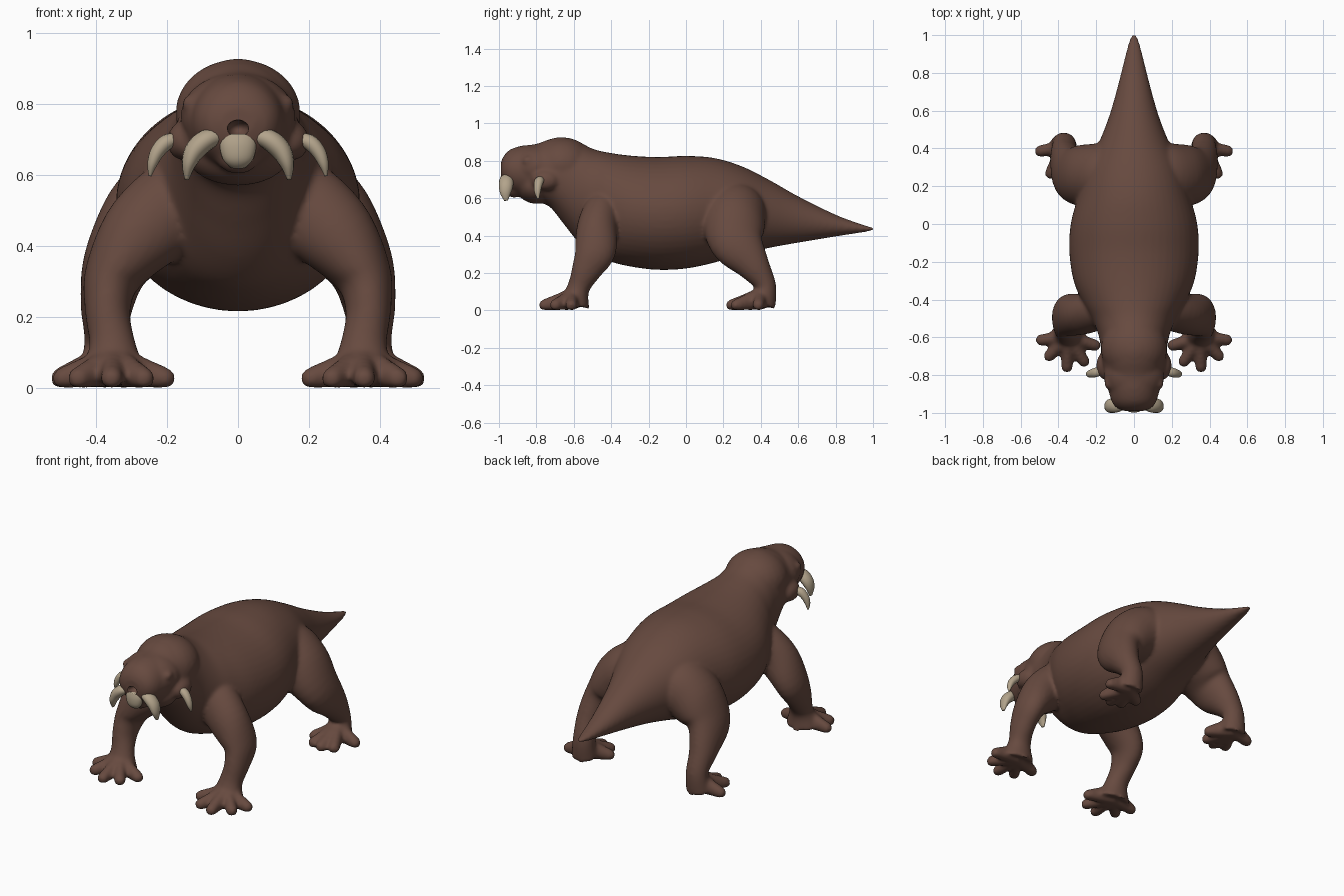
import bpy, bmesh, math
from mathutils import Vector, Matrix

cube = bpy.data.objects.get("Cube")
if cube:
    bpy.data.objects.remove(cube, do_unlink=True)

Y, Z = Vector((0, 1, 0)), Vector((0, 0, 1))


def material(name, color):
    m = bpy.data.materials.new(name)
    m.use_nodes = True
    m.diffuse_color = color
    m.node_tree.nodes["Principled BSDF"].inputs["Base Color"].default_value = color
    return m


hide = material("brown hide", (0.135, 0.068, 0.05, 1))
ivory = material("ivory", (0.45, 0.37, 0.26, 1))


def catmull(points, steps):
    """Smooth every number of the sections along the path."""
    out = []
    for i in range(len(points) - 1):
        a, b, c, d = (points[max(0, min(len(points) - 1, i + k))] for k in (-1, 0, 1, 2))
        for s in range(steps):
            t = s / steps
            out.append([q + t / 2 * (r - p + t * (2 * p - 5 * q + 4 * r - e + t * (3 * (q - r) + e - p)))
                        for p, q, r, e in zip(a, b, c, d)])
    return out + [list(points[-1])]


def tube(bm, sections, up=Z, axis=None, steps=5, sides=32):
    """Loft ellipses given as x, y, z, side radius, up radius."""
    secs = catmull(sections, steps)
    centres = [Vector(s[:3]) for s in secs]
    rings = []
    for i, s in enumerate(secs):
        t = axis or (centres[min(i + 1, len(secs) - 1)] - centres[max(i - 1, 0)]).normalized()
        side = t.cross(up).normalized()
        v = side.cross(t)
        rings.append([bm.verts.new(centres[i] + side * s[3] * math.cos(a) + v * s[4] * math.sin(a))
                      for a in (k * math.tau / sides for k in range(sides))])
    for a, b in zip(rings, rings[1:]):
        for k in range(sides):
            n = (k + 1) % sides
            bm.faces.new((a[k], a[n], b[n], b[k]))
    bm.faces.new(rings[0][::-1])
    bm.faces.new(rings[-1])


def ball(bm, centre, size):
    m = Matrix.Translation(centre) @ Matrix.Diagonal((*size, 1))
    bmesh.ops.create_uvsphere(bm, u_segments=24, v_segments=16, radius=1, matrix=m)


def finish(bm, name, mat):
    bmesh.ops.recalc_face_normals(bm, faces=bm.faces)
    me = bpy.data.meshes.new(name)
    bm.to_mesh(me)
    bm.free()
    me.materials.append(mat)
    for p in me.polygons:
        p.use_smooth = True
    ob = bpy.data.objects.new(name, me)
    bpy.context.collection.objects.link(ob)
    return ob


bm = bmesh.new()

# Head, trunk and tail: y, top, bottom, half width
profile = [(-0.99, .79, .71, .05), (-.975, .825, .67, .09), (-.94, .86, .635, .118),
           (-.88, .88, .61, .135), (-.8, .89, .58, .152), (-.73, .915, .555, .168),
           (-.66, .927, .47, .175), (-.58, .905, .37, .19), (-.5, .865, .30, .225),
           (-.42, .845, .265, .27), (-.3, .828, .235, .32), (-.15, .82, .217, .342),
           (0, .826, .224, .335), (.15, .815, .255, .295), (.3, .77, .3, .25),
           (.45, .695, .335, .178), (.6, .61, .362, .122), (.8, .512, .395, .068),
           (.95, .457, .418, .032), (1.003, .445, .428, .012)]
tube(bm, [(0, y, (t + b) / 2, w, (t - b) / 2) for y, t, b, w in profile], axis=Y, sides=48)

# Broad cranium, muzzle, jaw and lower lip
ball(bm, (0, -.66, .775), (.176, .17, .15))
ball(bm, (0, -.8, .765), (.162, .15, .122))
ball(bm, (0, -.8, .665), (.15, .11, .095))
ball(bm, (0, -.92, .66), (.066, .052, .058))

front_leg = [(.07, -.42, .56, .06, .05), (.15, -.44, .53, .125, .1), (.265, -.475, .44, .118, .108),
             (.35, -.485, .32, .082, .11), (.366, -.53, .22, .064, .082),
             (.353, -.575, .12, .066, .06), (.35, -.6, .03, .1, .085)]
hind_leg = [(.05, .27, .55, .08, .1), (.13, .26, .54, .155, .165), (.24, .255, .47, .15, .168),
            (.335, .275, .36, .1, .145), (.368, .36, .24, .075, .09),
            (.37, .425, .13, .062, .057), (.375, .405, .03, .075, .077)]
front_toes = [(.198, -.645), (.26, -.735), (.355, -.765), (.455, -.705), (.5, -.615)]
hind_toes = [(.26, .33), (.31, .255), (.375, .235), (.445, .26), (.505, .385)]

for s in (1, -1):
    # Legs with spread toes that slope down from the ankle
    for leg, toes in ((front_leg, front_toes), (hind_leg, hind_toes)):
        tube(bm, [(s * p[0], *p[1:]) for p in leg], up=Y)
        root = Vector((s * leg[-1][0], leg[-1][1], .065))
        for x, y in toes:
            tip = Vector((s * x, y, .026))
            mid = root.lerp(tip, .55)
            end = tip + (tip - mid).normalized() * .02
            tube(bm, [(*root, .045, .06), (*mid, .034, .043), (*tip, .03, .03), (*end, .012, .012)],
                 sides=16)
    # Cheek, lip pad and eye
    ball(bm, (s * .152, -.75, .695), (.048, .075, .055))
    ball(bm, (s * .06, -.92, .73), (.06, .055, .048))
    ball(bm, (s * .138, -.845, .8), (.02, .028, .024))

# Flat soles
for v in bm.verts:
    v.co.z = max(v.co.z, 0.002)

body = finish(bm, "body", hide)
remesh = body.modifiers.new("blend", "REMESH")
remesh.mode = "VOXEL"
remesh.voxel_size = 0.01
remesh.use_smooth_shade = True
relax = body.modifiers.new("relax", "SMOOTH")
relax.factor = 0.5
relax.iterations = 9

# Nostril hollow
bm = bmesh.new()
ball(bm, (0, -.99, .73), (.03, .05, .024))
cutter = finish(bm, "nostril_cutter", hide)
cutter.hide_render = True
cutter.hide_set(True)
cutter.display_type = "WIRE"
cut = body.modifiers.new("nostril", "BOOLEAN")
cut.operation = "DIFFERENCE"
cut.object = cutter

# Tusks, one large and one small on each side
large_tusk = [(.045, -.94, .708, .02, .028), (.085, -.958, .7, .029, .037), (.12, -.962, .67, .029, .038),
              (.138, -.965, .63, .02, .03), (.144, -.962, .587, .006, .01)]
small_tusk = [(.165, -.775, .70, .018, .02), (.2, -.785, .692, .022, .025), (.226, -.792, .665, .02, .022),
              (.241, -.794, .63, .014, .016), (.247, -.79, .597, .004, .005)]
for s, side_name in ((1, "left"), (-1, "right")):
    for name, path in (("large_tusk", large_tusk), ("small_tusk", small_tusk)):
        bm = bmesh.new()
        tube(bm, [(s * p[0], *p[1:]) for p in path], up=Y, sides=16)
        finish(bm, f"{side_name}_{name}", ivory)

# Broad middle tooth
bm = bmesh.new()
tube(bm, [(0, -.965, .71, .05, .026), (0, -.97, .68, .051, .028), (0, -.968, .645, .043, .026),
          (0, -.96, .622, .022, .012)], up=Y, sides=24)
finish(bm, "middle_tooth", ivory)
